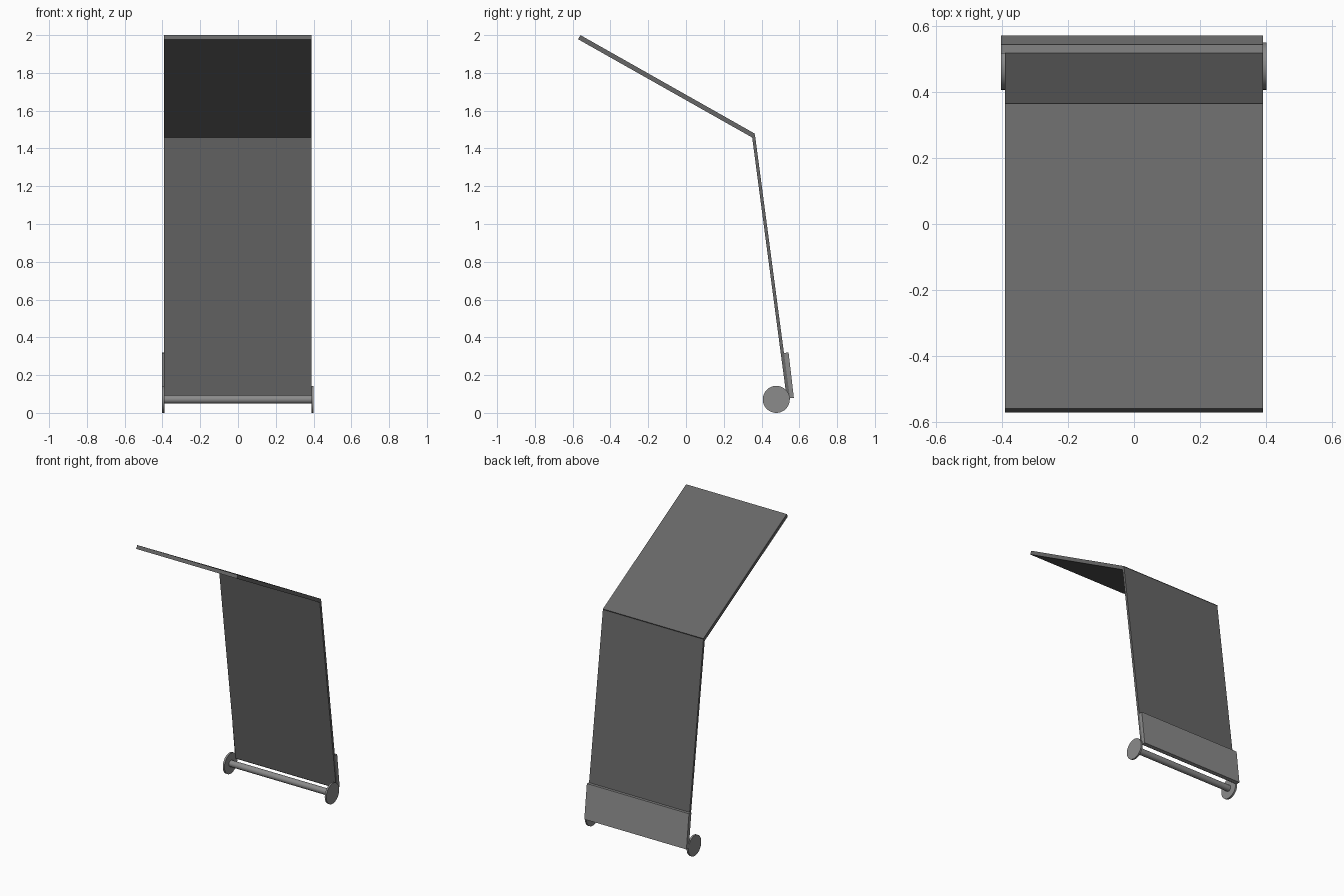
import bpy, bmesh, math

if "Cube" in bpy.data.objects:
    bpy.data.objects.remove(bpy.data.objects["Cube"])


def material(name, value):
    mat = bpy.data.materials.new(name)
    mat.diffuse_color = (value, value, value, 1)
    mat.use_nodes = True
    mat.node_tree.nodes["Principled BSDF"].inputs["Base Color"].default_value = mat.diffuse_color
    return mat


DARK = material("dark_grey", 0.135)
MID = material("mid_grey", 0.258)


def slab(name, profile, x0, x1, mat):
    """Extrude a (y, z) profile along x."""
    bm = bmesh.new()
    face = bm.faces.new([bm.verts.new((x0, y, z)) for y, z in profile])
    ext = bmesh.ops.extrude_face_region(bm, geom=[face])
    verts = [g for g in ext["geom"] if isinstance(g, bmesh.types.BMVert)]
    bmesh.ops.translate(bm, verts=verts, vec=(x1 - x0, 0, 0))
    if face.is_valid and len(bm.faces) < len(profile) + 2:
        bm.faces.new([v for v in face.verts])
    bmesh.ops.recalc_face_normals(bm, faces=bm.faces)
    me = bpy.data.meshes.new(name)
    bm.to_mesh(me)
    bm.free()
    me.materials.append(mat)
    obj = bpy.data.objects.new(name, me)
    bpy.context.collection.objects.link(obj)
    return obj


def rod(name, x0, x1, y, z, radius, mat, sides=48):
    """Cylinder lying along x."""
    bpy.ops.mesh.primitive_cylinder_add(
        vertices=sides, radius=radius, depth=x1 - x0,
        location=((x0 + x1) / 2, y, z), rotation=(0, math.pi / 2, 0))
    obj = bpy.context.object
    obj.name = name
    obj.data.materials.append(mat)
    bpy.ops.object.shade_smooth_by_angle()
    return obj


# sloping upper panel
slab("upper_panel", [(-0.559, 2.0), (0.365, 1.478), (0.352, 1.457), (-0.571, 1.978)],
     -0.391, 0.39, DARK)
# steep lower panel
slab("lower_panel", [(0.349, 1.468), (0.365, 1.474), (0.549, 0.088), (0.532, 0.086)],
     -0.391, 0.39, DARK)
# back plate at the foot, shifted slightly to the left
slab("foot_plate", [(0.516, 0.317), (0.543, 0.320), (0.571, 0.080), (0.545, 0.077)],
     -0.403, 0.39, MID)

# axle and end wheels
rod("axle", -0.395, 0.395, 0.478, 0.0715, 0.022, MID)
rod("left_wheel", -0.403, -0.390, 0.478, 0.0715, 0.0715, MID)
rod("right_wheel", 0.389, 0.401, 0.478, 0.0715, 0.0715, MID)
